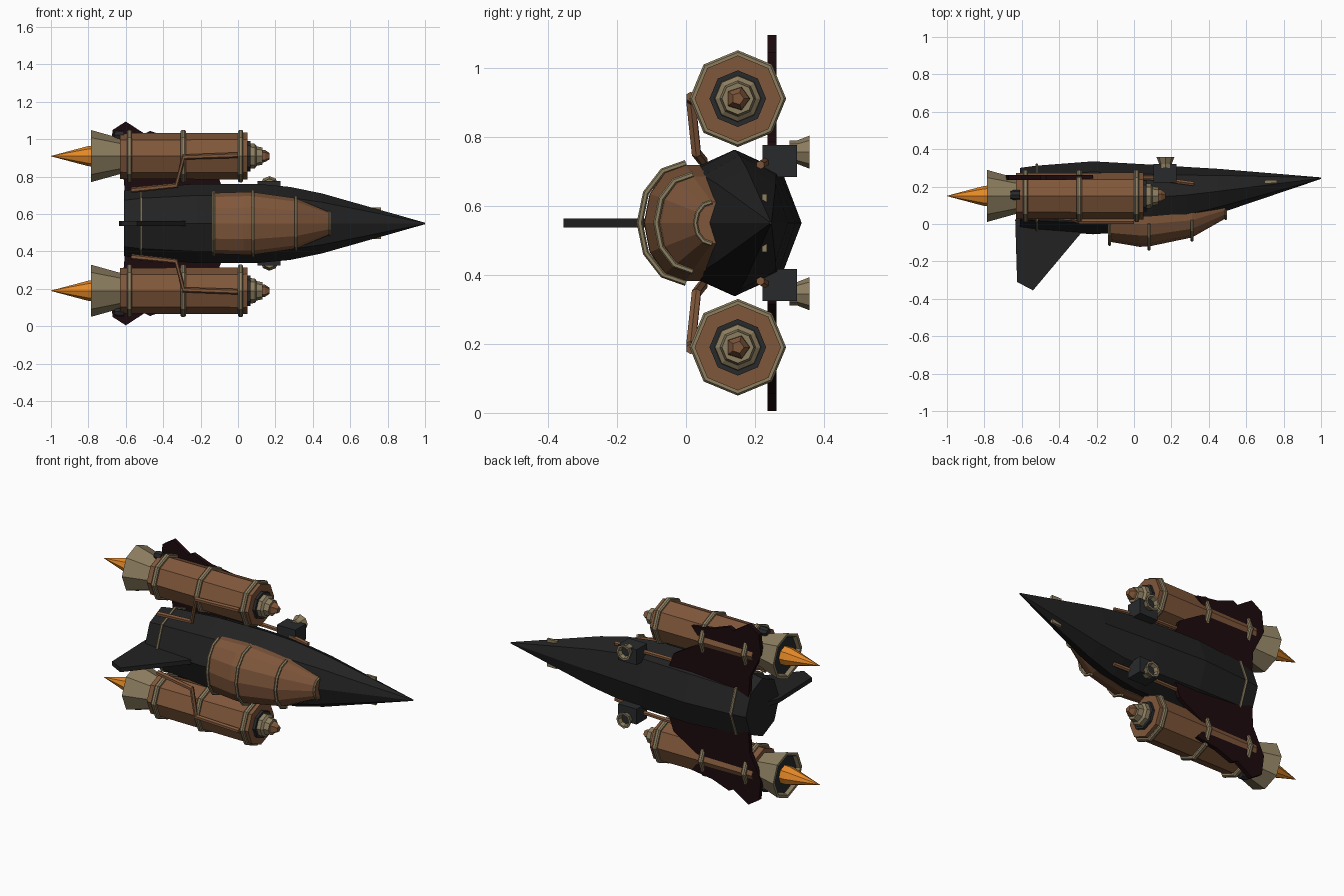
import bpy, bmesh, math
from mathutils import Vector

if "Cube" in bpy.data.objects:
    bpy.data.objects.remove(bpy.data.objects["Cube"])

MID = 0.55  # height of the ship's mirror plane


def material(name, rgb):
    m = bpy.data.materials.new(name)
    m.diffuse_color = (*rgb, 1)
    m.use_nodes = True
    m.node_tree.nodes["Principled BSDF"].inputs["Base Color"].default_value = m.diffuse_color
    return m


BLACK = material("hull_black", (0.016, 0.016, 0.016))
GREY = material("gun_grey", (0.021, 0.023, 0.025))
BROWN = material("copper_brown", (0.215, 0.095, 0.043))
TAN = material("brass_tan", (0.26, 0.205, 0.115))
MAROON = material("wing_maroon", (0.012, 0.003, 0.004))
ORANGE = material("flame_orange", (0.78, 0.25, 0.02))


def finish(name, bm, mat):
    bmesh.ops.recalc_face_normals(bm, faces=bm.faces)
    me = bpy.data.meshes.new(name)
    bm.to_mesh(me)
    bm.free()
    me.materials.append(mat)
    ob = bpy.data.objects.new(name, me)
    bpy.context.collection.objects.link(ob)
    return ob


def loft(name, rings, mat, loop=False):
    """Skin a list of equal-length closed rings; cap the ends or join them."""
    bm = bmesh.new()
    vs = [[bm.verts.new(p) for p in r] for r in rings]
    n = len(rings[0])
    pairs = list(zip(vs, vs[1:])) + ([(vs[-1], vs[0])] if loop else [])
    for a, b in pairs:
        for i in range(n):
            j = (i + 1) % n
            bm.faces.new((a[i], a[j], b[j], b[i]))
    if not loop:
        bm.faces.new(vs[0])
        bm.faces.new(vs[-1])
    return finish(name, bm, mat)


def ellipse(x, y, z, ry, rz, n=8):
    return [(x, y + ry * math.cos(math.tau * i / n), z + rz * math.sin(math.tau * i / n))
            for i in range(n)]


def lathe(name, profile, y, z, mat, n=8, loop=False):
    return loft(name, [ellipse(x, y, z, r, r, n) for x, r in profile], mat, loop)


def tube(name, pts, r, mat, n=6, closed=False):
    """Round tube along a polyline."""
    pts = [Vector(p) for p in pts]
    rings, k = [], len(pts)
    for i, p in enumerate(pts):
        a = pts[(i - 1) % k] if closed or i else p
        b = pts[(i + 1) % k] if closed or i < k - 1 else p
        t = (b - a).normalized()
        up = Vector((0, 1, 0)) if abs(t.y) < 0.8 else Vector((1, 0, 0))
        if closed or name.startswith("canopy_rib"):
            up = Vector((1, 0, 0))
        u = t.cross(up).normalized()
        v = t.cross(u)
        rings.append([p + r * (u * math.cos(math.tau * j / n) + v * math.sin(math.tau * j / n))
                      for j in range(n)])
    return loft(name, rings, mat, closed)


def box(name, lo, hi, mat):
    return loft(name, [[(x, lo[1], lo[2]), (x, hi[1], lo[2]), (x, hi[1], hi[2]), (x, lo[1], hi[2])]
                       for x in (lo[0], hi[0])], mat)


# Fuselage: octagonal loft, (x, centre y, half y, half z)
HULL = [(-0.61, 0.14, 0.16, 0.175), (-0.52, 0.14, 0.172, 0.19), (-0.22, 0.14, 0.195, 0.212),
        (0.1, 0.142, 0.175, 0.212), (0.28, 0.155, 0.15, 0.195), (0.45, 0.175, 0.12, 0.16),
        (1.0, 0.245, 0.004, 0.004)]
loft("fuselage", [ellipse(x, cy, MID, ry, rz) for x, cy, ry, rz in HULL], BLACK)
tube("tail_band", ellipse(-0.52, 0.14, MID, 0.176, 0.194), 0.008, TAN, closed=True)

# Canopy: half-octagon sections sunk into the hull, (x, base y, half width, depth)
CANOPY = [(-0.13, 0.0, 0.163, 0.095), (0.03, 0.0, 0.168, 0.122), (0.08, 0.0, 0.168, 0.12),
          (0.31, 0.02, 0.135, 0.092), (0.49, 0.075, 0.06, 0.045)]


def arch(x, y, w, d, grow=0.0, n=6):
    return [(x, y - (d + grow) * math.sin(math.pi * i / n),
             MID + (w + grow * 0.4) * math.cos(math.pi * i / n)) for i in range(n + 1)]


loft("canopy", [arch(*s) + [(s[0], s[1] + 0.04, MID - s[2]), (s[0], s[1] + 0.04, MID + s[2])]
                for s in CANOPY], BROWN)
for i in (0, 2, 3):
    tube(f"canopy_rib_{i}", arch(*CANOPY[i], grow=0.014), 0.009, TAN)
tube("canopy_rib_end", arch(*CANOPY[4], grow=0.003), 0.007, TAN)


def plate(name, outline, axis, a, b, mat):
    """Flat plate with an outline in x and one other axis, thick along the third."""
    put = (lambda p, t: (p[0], t, p[1])) if axis == "y" else (lambda p, t: (p[0], p[1], t))
    return loft(name, [[put(p, t) for p in outline] for t in (a, b)], mat)


# Dorsal fin
plate("tail_fin", [(-0.60, 0.12), (-0.635, 0.02), (-0.625, -0.31), (-0.54, -0.355), (-0.28, -0.045),
                   (-0.26, 0.05)], "z", MID - 0.013, MID + 0.013, BLACK)

# Everything that exists on both sides
for side, s in (("upper", 1), ("lower", -1)):
    def Z(d):
        return MID + s * d

    # Swept wing with stepped feather edge
    wing = [(-0.60, 0.08), (-0.61, 0.23), (-0.685, 0.38), (-0.67, 0.50), (-0.60, 0.545),
            (-0.50, 0.48), (-0.47, 0.495), (-0.36, 0.455), (-0.22, 0.435), (-0.29, 0.35),
            (-0.10, 0.235), (-0.05, 0.1)]
    plate(side + "_wing", [(x, Z(d)) for x, d in wing], "y", 0.236, 0.262, MAROON)

    # Engine pod
    ey, ez = 0.15, Z(0.36)
    lathe(side + "_engine_body", [(-0.63, 0.122), (0.05, 0.125)], ey, ez, BROWN)
    for i, x in enumerate((-0.58, -0.293, 0.014)):
        lathe(f"{side}_engine_ring_{i}", [(x - 0.014, 0.134), (x - 0.007, 0.14), (x + 0.007, 0.14),
                                          (x + 0.014, 0.134)], ey, ez, TAN)
    lathe(side + "_intake_collar", [(0.04, 0.082), (0.066, 0.082)], ey, ez, GREY)
    lathe(side + "_intake_cone", [(0.06, 0.068), (0.09, 0.066), (0.10, 0.052), (0.13, 0.046)],
          ey, ez, TAN)
    lathe(side + "_intake_tip", [(0.125, 0.036), (0.145, 0.034), (0.168, 0.018)], ey, ez, BROWN, 5)
    lathe(side + "_nozzle", [(-0.62, 0.093), (-0.785, 0.139), (-0.785, 0.122), (-0.70, 0.08)],
          ey, ez, TAN)
    lathe(side + "_nozzle_core", [(-0.70, 0.08), (-0.765, 0.112)], ey, ez, GREY)
    lathe(side + "_flame", [(-0.76, 0.056), (-0.80, 0.054), (-1.0, 0.001)], ey, ez, ORANGE)
    lathe(side + "_valve", [(-0.66, 0.02), (-0.645, 0.026), (-0.61, 0.026)], 0.155, Z(0.472), GREY)

    # Fuel pipe from hull to engine
    tube(side + "_fuel_pipe", [(-0.57, 0.05, Z(0.178)), (-0.33, 0.03, Z(0.203)),
                               (-0.29, 0.014, Z(0.355)), (0.0, 0.014, Z(0.365))], 0.015, BROWN)

    # Belly gun: block, flared muzzle along +y, and rod along the hull
    box(side + "_gun_block", (0.105, 0.222, Z(0.133)), (0.228, 0.322, Z(0.226)), GREY)
    muzzle = [(0.30, 0.034), (0.322, 0.034), (0.358, 0.048), (0.358, 0.036), (0.325, 0.026)]
    loft(side + "_gun_muzzle",
         [[(0.168 + r * math.cos(math.tau * i / 8), y, Z(0.205) + r * math.sin(math.tau * i / 8))
           for i in range(8)] for y, r in muzzle], TAN)
    loft(side + "_gun_bore",
         [[(0.168 + 0.03 * math.cos(math.tau * i / 8), y, Z(0.205) + 0.03 * math.sin(math.tau * i / 8))
           for i in range(8)] for y in (0.32, 0.335)], GREY)
    tube(side + "_gun_rod", [(0.32, 0.215, Z(0.168)), (0.1, 0.245, Z(0.185)),
                             (-0.22, 0.25, Z(0.19))], 0.013, BROWN)

    # Small vent on the nose
    box(side + "_nose_vent", (0.70, 0.22, Z(0.06)), (0.765, 0.234, Z(0.084)), TAN)
